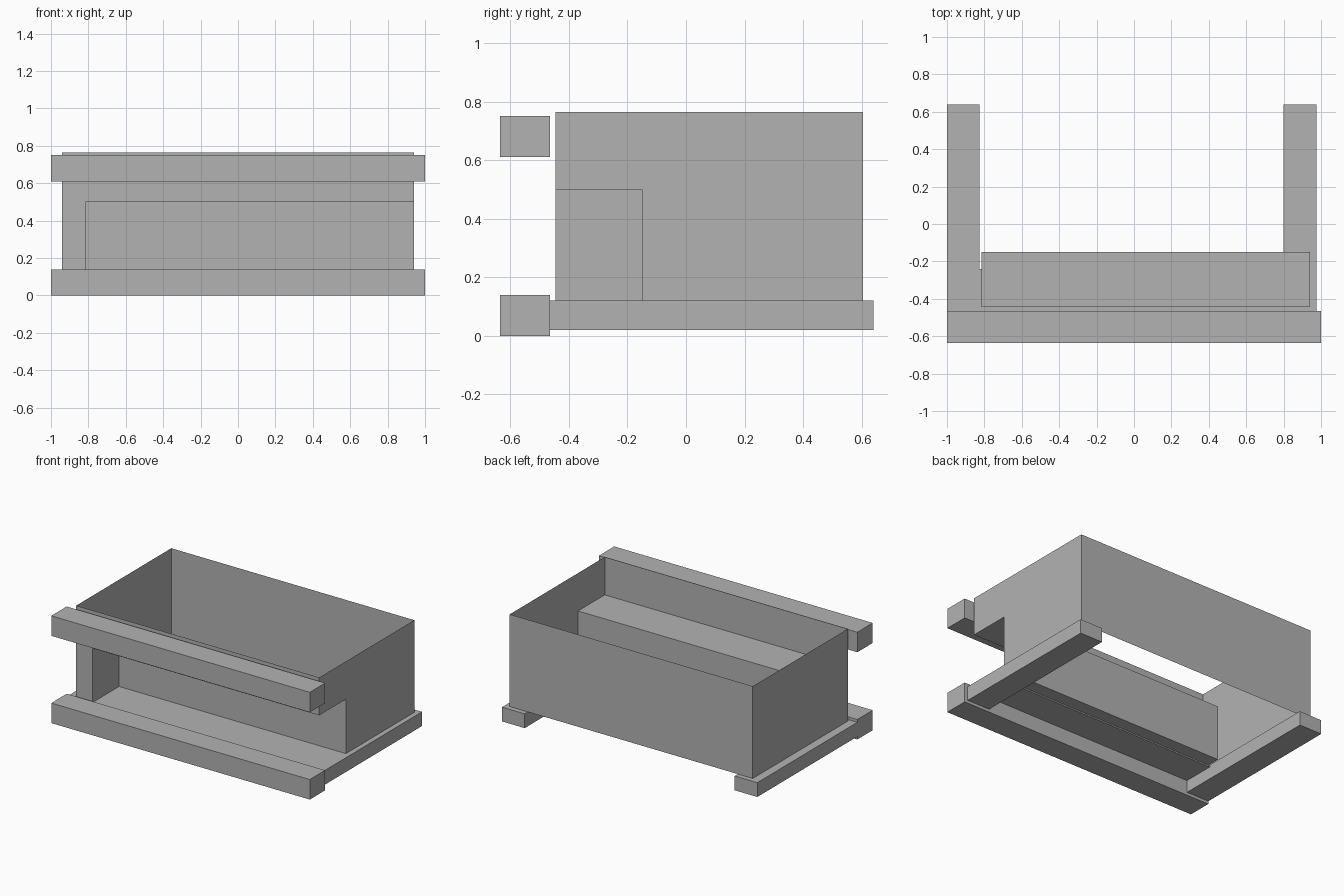
import bpy, bmesh

cube = bpy.data.objects.get("Cube")
if cube:
    bpy.data.objects.remove(cube, do_unlink=True)

GREY = (0.45, 0.45, 0.45, 1)
grey = bpy.data.materials.new("plain_grey")
grey.use_nodes = True
grey.diffuse_color = GREY
grey.node_tree.nodes["Principled BSDF"].inputs["Base Color"].default_value = GREY


def finish(name, bm):
    mesh = bpy.data.meshes.new(name)
    bm.to_mesh(mesh)
    bm.free()
    mesh.materials.append(grey)
    obj = bpy.data.objects.new(name, mesh)
    bpy.context.collection.objects.link(obj)
    return obj


def block(name, xs, ys, zs):
    bm = bmesh.new()
    bmesh.ops.create_cube(bm, size=1)
    for v in bm.verts:
        for axis, (low, high) in enumerate((xs, ys, zs)):
            v.co[axis] = high if v.co[axis] > 0 else low
    return finish(name, bm)


def wall_band(bm, outline, low, high):
    """Thin upright walls along a closed counter-clockwise outline."""
    for i, (ax, ay) in enumerate(outline):
        bx, by = outline[(i + 1) % len(outline)]
        corners = ((ax, ay, low), (bx, by, low), (bx, by, high), (ax, ay, high))
        bm.faces.new([bm.verts.new(c) for c in corners])


# Main dimensions of the open bin and its corner recess
LEFT, RIGHT, FRONT, BACK = -0.94, 0.94, -0.445, 0.605
NOTCH_X, NOTCH_Y = -0.815, -0.15
BASE, STEP, RIM = 0.12, 0.5, 0.765

# Bin: full rectangle above the step, recessed outline below it
bm = bmesh.new()
upper = [(LEFT, FRONT), (RIGHT, FRONT), (RIGHT, BACK), (LEFT, BACK)]
lower = [(LEFT, FRONT), (NOTCH_X, FRONT), (NOTCH_X, NOTCH_Y),
         (RIGHT, NOTCH_Y), (RIGHT, BACK), (LEFT, BACK)]
wall_band(bm, upper, STEP, RIM)
wall_band(bm, lower, BASE, STEP)

# Recess ceiling
recess = [(NOTCH_X, FRONT), (RIGHT, FRONT), (RIGHT, NOTCH_Y), (NOTCH_X, NOTCH_Y)]
bm.faces.new([bm.verts.new((x, y, STEP)) for x, y in recess])
bmesh.ops.remove_doubles(bm, verts=bm.verts, dist=0.0005)
finish("bin_walls", bm)

# Recess floor and the thin plate joining it to the front beam
block("recess_floor", (NOTCH_X, 0.80), (FRONT, NOTCH_Y), (0.115, BASE))
block("front_floor_plate", (-0.825, 0.80), (-0.47, -0.24), (0.105, 0.114))

# Front beams
for name, zs in (("lower_front_beam", (0, 0.14)), ("upper_front_beam", (0.61, 0.75))):
    block(name, (-1, 1), (-0.635, -0.465), zs)

# Side rails under the bin
for name, xs in (("right_rail", (-1, -0.825)), ("left_rail", (0.80, 0.975))):
    block(name, xs, (-0.47, 0.64), (0.02, BASE))
